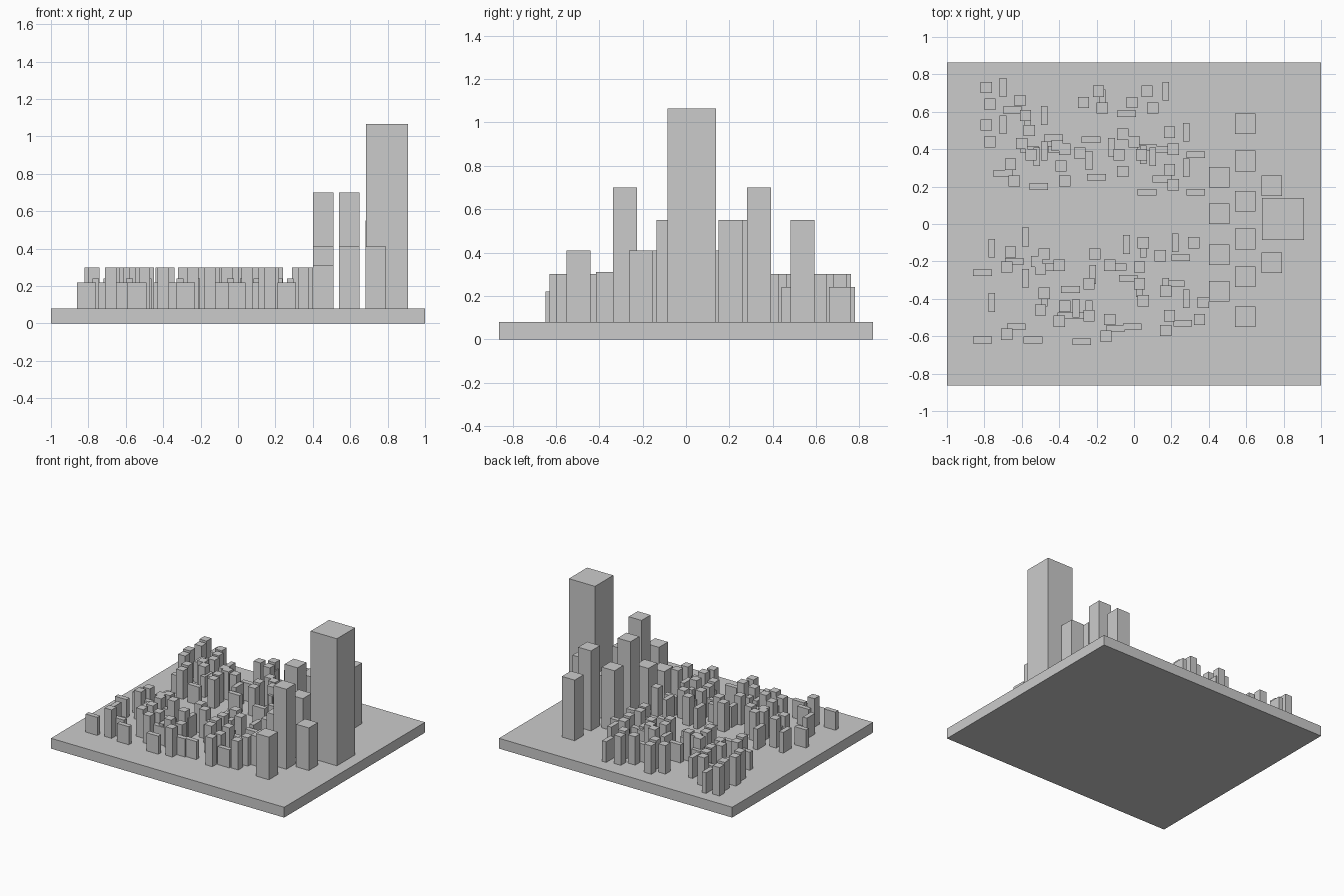
import bpy

BASE_TOP = 0.08


def box(name, x, y, z0, z1, sx, sy):
    bpy.ops.mesh.primitive_cube_add(size=1, location=(x, y, (z0 + z1) / 2))
    ob = bpy.context.object
    ob.name = name
    ob.scale = (sx, sy, z1 - z0)
    return ob


# several boxes merged into one mesh object
def blocks(name, centres, sx, sy, top):
    verts, faces = [], []
    for cx, cy in centres:
        n = len(verts)
        x, y = cx / 100, cy / 100
        for z in (BASE_TOP, top):
            for i, j in ((-1, -1), (1, -1), (1, 1), (-1, 1)):
                verts.append((x + i * sx / 2, y + j * sy / 2, z))
        faces.append([n + 3, n + 2, n + 1, n])
        faces.append([n + 4, n + 5, n + 6, n + 7])
        for k in range(4):
            m = (k + 1) % 4
            faces.append([n + k, n + m, n + 4 + m, n + 4 + k])
    mesh = bpy.data.meshes.new(name)
    mesh.from_pydata(verts, [], faces)
    bpy.context.collection.objects.link(bpy.data.objects.new(name, mesh))


# ground slab and main tower
box("ground_slab", 0, 0, 0, BASE_TOP, 2.0, 1.725)
box("main_tower", 0.796, 0.026, BASE_TOP, 1.065, 0.224, 0.224)

# mid-size towers, in rows along y: (y, top)
TOWER_ROWS = {
    0.455: [(0.25, 0.55), (0.055, 0.70), (-0.165, 0.41), (-0.36, 0.31)],
    0.595: [(0.537, 0.55), (0.337, 0.70), (0.122, 0.41),
            (-0.08, 0.55), (-0.282, 0.70), (-0.495, 0.41)],
    0.737: [(0.205, 0.55), (-0.208, 0.41)],
}
for x, row in TOWER_ROWS.items():
    for y, top in row:
        box("mid_tower", x, y, BASE_TOP, top, 0.11, 0.11)

# small square houses (centres in hundredths)
blocks("north_square_houses", [
    (-79, 73), (-77, 64), (-79, 53), (-77, 44), (-61, 66), (-58, 58),
    (-56, 50), (-60, 43), (-66, 32), (-64, 23), (-55, 37), (-41, 42),
    (-37, 40), (-39, 31), (-37, 23), (-29, 38), (-27, 65), (-19, 71),
    (-17, 62), (-1, 65), (7, 71), (10, 62), (-6, 48), (-8, 37),
    (-6, 28), (0, 44), (4, 37), (19, 49), (21, 40), (19, 29), (21, 21),
], 0.06, 0.06, 0.30)
blocks("south_square_houses", [
    (-68, -23), (-68, -59), (-66, -15), (-52, -20), (-50, -24), (-48, -16),
    (-50, -46), (-48, -37), (-40, -22), (-40, -52), (-37, -44), (-24, -32),
    (-24, -49), (-21, -16), (-15, -60), (-13, -22), (-13, -51), (3, -32),
    (5, -41), (3, -23), (5, -10), (14, -17), (17, -57), (17, -36),
    (19, -49), (32, -10), (35, -51), (37, -42),
], 0.06, 0.06, 0.30)

# low houses, long along x
blocks("wide_houses", [
    (-65, 61), (-43, 46), (-56, 40), (-41, 40), (-70, 27), (-51, 20),
    (-23, 45), (-20, 25), (-4, 59), (7, 41), (15, 24), (7, 17),
    (33, 37), (33, 17), (14, 40),
    (-81, -26), (-81, -62), (-64, -20), (-54, -62), (-63, -55), (-48, -23),
    (-36, -49), (-34, -35), (-28, -49), (-28, -63), (-9, -23), (-3, -29),
    (-1, -55), (-10, -56), (22, -32), (26, -53), (25, -18),
], 0.10, 0.036, 0.22)

# low houses, long along y
blocks("deep_houses", [
    (-70, 73), (-70, 53), (-57, 53), (-48, 58), (-52, 36), (-48, 39),
    (-24, 34), (-17, 67), (17, 71), (28, 49), (28, 30),
    (10, 36), (-12, 41), (5, 37),
    (-76, -42), (-76, -13), (-58, -7), (-58, -29), (-48, -39), (-31, -45),
    (-22, -27), (-24, -46), (-4, -11), (3, -34), (5, -13), (17, -34),
    (22, -10), (28, -40),
], 0.036, 0.10, 0.24)
